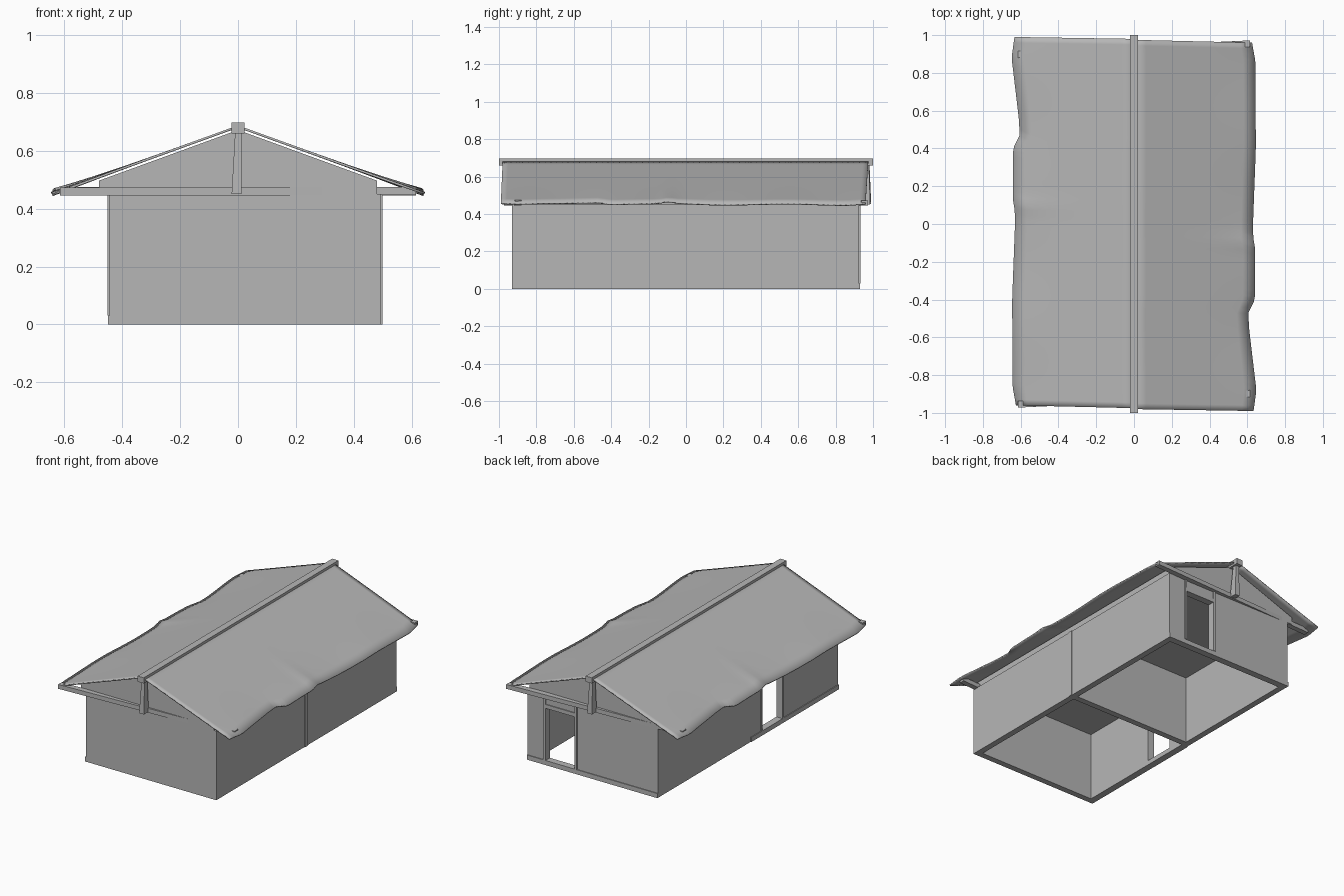
import bpy, bmesh, math
from mathutils import Vector, Matrix

cube = bpy.data.objects.get("Cube")
if cube:
    bpy.data.objects.remove(cube)

grey = bpy.data.materials.new("plain grey")
grey.use_nodes = True
COL = (0.47, 0.47, 0.47, 1)
grey.diffuse_color = COL
grey.node_tree.nodes["Principled BSDF"].inputs["Base Color"].default_value = COL

X0, X1, Y0, Y1 = -0.445, 0.495, -0.93, 0.925   # outer faces of the walls
TOP, T = 0.45, 0.04                            # wall height and thickness


def finish(name, bm):
    bmesh.ops.recalc_face_normals(bm, faces=bm.faces)
    me = bpy.data.meshes.new(name)
    bm.to_mesh(me)
    bm.free()
    me.materials.append(grey)
    ob = bpy.data.objects.new(name, me)
    bpy.context.collection.objects.link(ob)
    return ob


def boxes(name, items):
    """One object made of boxes given as (x0, x1, y0, y1, z0, z1)."""
    bm = bmesh.new()
    for x0, x1, y0, y1, z0, z1 in items:
        m = Matrix.Translation(((x0 + x1) / 2, (y0 + y1) / 2, (z0 + z1) / 2))
        m = m @ Matrix.Diagonal((x1 - x0, y1 - y0, z1 - z0, 1))
        bmesh.ops.create_cube(bm, size=1, matrix=m)
    return finish(name, bm)


def loft(name, a, b):
    """Solid between two matching outlines."""
    bm = bmesh.new()
    va, vb = [bm.verts.new(p) for p in a], [bm.verts.new(p) for p in b]
    bm.faces.new(va)
    bm.faces.new(vb)
    n = len(a)
    for i in range(n):
        j = (i + 1) % n
        bm.faces.new((va[i], va[j], vb[j], vb[i]))
    return finish(name, bm)


def half_turn(ob, name):
    """Copy turned 180 degrees about the vertical axis."""
    c = ob.copy()
    c.data = ob.data.copy()
    c.data.transform(Matrix.Rotation(math.pi, 4, "Z"))
    c.name = c.data.name = name
    bpy.context.collection.objects.link(c)


# Walls, split round the two doorways
boxes("front_wall", [(X0, X1, Y0, Y0 + T, 0, TOP)])
boxes("left_wall", [(X1 - T, X1, Y0 + T, Y1 - T, 0, TOP)])
boxes("partition_wall", [(X0 + T, X1 - T, -0.03, 0.01, 0, TOP)])
DX0, DX1, DY0, DY1, SILL, HEAD = 0.15, 0.36, -0.35, -0.145, 0.03, 0.37
boxes("back_wall", [(X0, DX0, Y1 - T, Y1, 0, TOP), (DX1, X1, Y1 - T, Y1, 0, TOP),
                    (DX0, DX1, Y1 - T, Y1, HEAD, TOP), (DX0, DX1, Y1 - T, Y1, 0, SILL)])
boxes("right_wall", [(X0, X0 + T, Y0 + T, DY0, 0, TOP), (X0, X0 + T, DY1, Y1 - T, 0, TOP),
                     (X0, X0 + T, DY0, DY1, HEAD, TOP), (X0, X0 + T, DY0, DY1, 0, SILL)])

# Slightly proud timber: corner posts, middle post, sills and door frames
P, W = 0.005, 0.03
boxes("corner_posts", [(x - P, x + W, y - P, y + W, 0, TOP)
                       for x in (X0 + P, X1 - W) for y in (Y0 + P, Y1 - W)])
boxes("middle_post", [(X1 - W, X1 + P, -0.025, 0.005, 0, TOP)])
boxes("back_sill", [(X0, X1, Y1 - W, Y1 + P, 0, SILL)])
boxes("right_sill", [(X0 - P, X0 + W, Y0, -0.03, 0, SILL)])
boxes("back_door_frame", [(DX0 - 0.015, DX0, Y1 - T, Y1 + 0.008, SILL, TOP),
                          (DX1, DX1 + 0.015, Y1 - T, Y1 + 0.008, SILL, TOP),
                          (DX0, DX1, Y1 - T, Y1 + 0.006, HEAD, HEAD + 0.025)])
boxes("right_door_frame", [(X0 - 0.006, X0 + T, y, y + 0.015, SILL, TOP)
                           for y in (DY0 - 0.015, DY1)])

# Attic: flat ceiling with gables up to the roof
outline = [(-0.48, TOP), (0.48, TOP), (0.48, 0.497), (0, 0.672), (-0.48, 0.497)]
loft("attic_gables", [(x, Y0, z) for x, z in outline], [(x, Y1, z) for x, z in outline])

# Ridge beam
boxes("ridge_beam", [(-0.022, 0.022, -1, 1, 0.66, 0.697)])


# Skewed tie beams running out to the eaves
def tie_end(x, y, z0, z1):
    return [(x, y, z0), (x, y + 0.035, z0), (x, y + 0.035, z1), (x, y, z1)]


beam = loft("front_tie_beam", tie_end(-0.615, -0.972, 0.445, 0.473),
            tie_end(0.615, -0.915, 0.447, 0.475))
half_turn(beam, "back_tie_beam")


# King posts, wider at the foot
def post_ring(z, x0, x1, y0, y1):
    return [(x0, y0, z), (x1, y0, z), (x1, y1, z), (x0, y1, z)]


post = loft("front_king_post", post_ring(0.45, -0.022, 0.012, -0.985, -0.935),
            post_ring(0.665, -0.010, 0.012, -0.978, -0.950))
half_turn(post, "back_king_post")

# Roof sheet with a ragged eave: (y, eave x)
EAVE = [(-0.96, -0.625), (-0.86, -0.643), (-0.4, -0.645), (0.0, -0.63), (0.09, -0.632),
        (0.12, -0.642), (0.4, -0.64), (0.47, -0.605), (0.56, -0.61), (0.88, -0.648), (0.99, -0.633)]


def eave_x(y):
    for (a, xa), (b, xb) in zip(EAVE, EAVE[1:]):
        if y <= b:
            return xa + (xb - xa) * (y - a) / (b - a)
    return EAVE[-1][1]


NU, NV = 10, 64
bm = bmesh.new()
grid = []
for i in range(NU + 1):
    u = i / NU
    row = []
    for j in range(NV + 1):
        v = j / NV
        ye = -0.96 + 1.95 * v
        y = ye * u + (-0.975 + 1.955 * v) * (1 - u)
        x = eave_x(ye) * u
        wave = 0.004 * math.sin(9 * ye) + 0.010 * math.exp(-((ye - 0.1) / 0.04) ** 2)
        z = 0.688 - 0.362 * abs(x) + u ** 4 * wave
        row.append(bm.verts.new((x, y, z)))
    grid.append(row)
for i in range(NU):
    for j in range(NV):
        bm.faces.new((grid[i][j], grid[i][j + 1], grid[i + 1][j + 1], grid[i + 1][j]))
roof = finish("right_roof_sheet", bm)
if roof.data.polygons[0].normal.z < 0:
    roof.data.flip_normals()
bpy.context.view_layer.objects.active = roof
roof.select_set(True)
bpy.ops.object.shade_smooth_by_angle(angle=math.radians(30))
solid = roof.modifiers.new("thickness", "SOLIDIFY")
solid.thickness, solid.offset = 0.008, -1
half_turn(roof, "left_roof_sheet")
